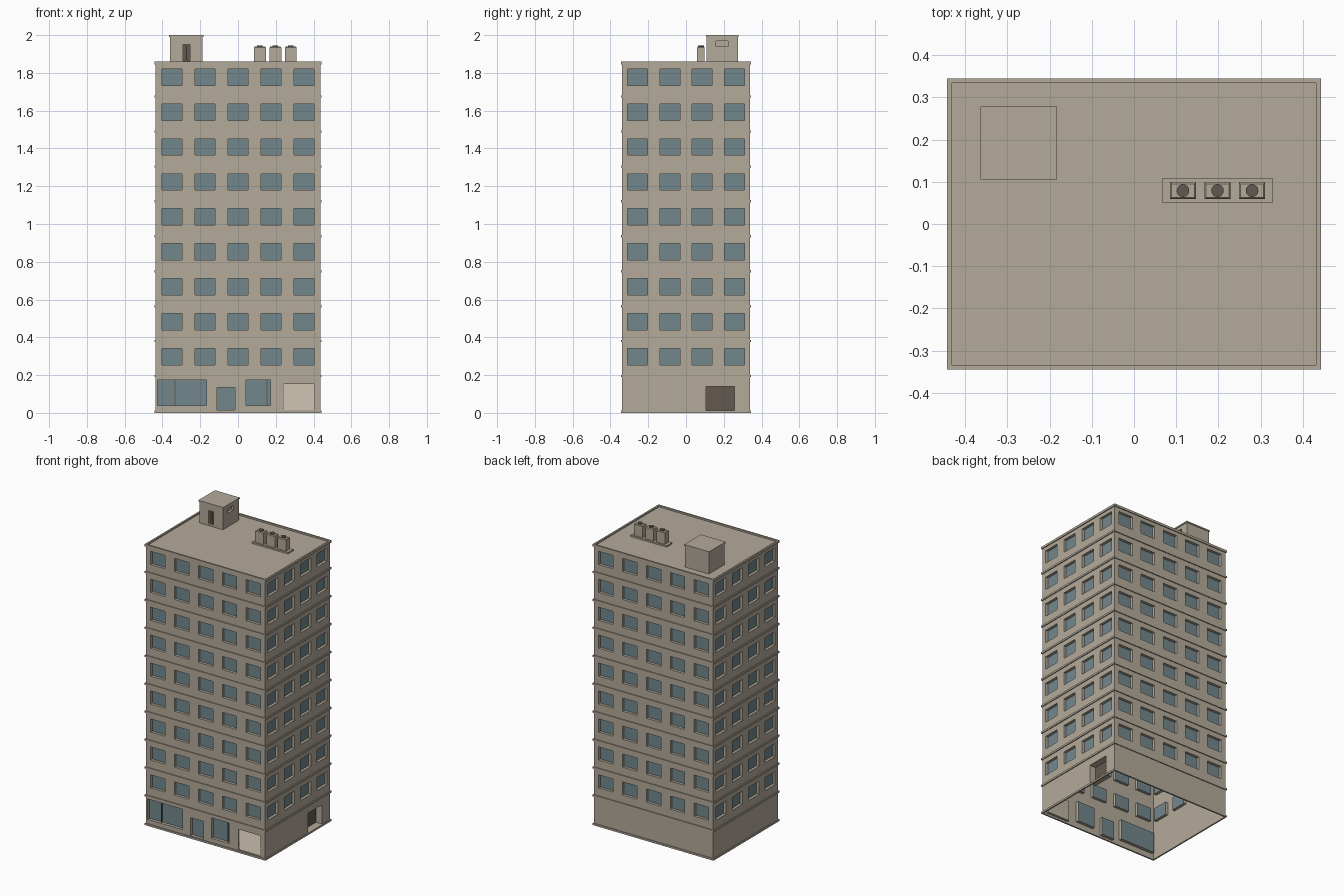
import bpy, bmesh, math
from mathutils import Vector

if "Cube" in bpy.data.objects:
    bpy.data.objects.remove(bpy.data.objects["Cube"])


def material(name, rgb):
    m = bpy.data.materials.new(name)
    m.diffuse_color = (*rgb, 1)
    m.use_nodes = True
    m.node_tree.nodes["Principled BSDF"].inputs["Base Color"].default_value = m.diffuse_color
    return m


MATS = [material("tan_concrete", (0.456, 0.402, 0.323)),
        material("blue_glass", (0.171, 0.242, 0.270)),
        material("dark_brown", (0.127, 0.102, 0.080)),
        material("light_slats", (0.510, 0.450, 0.365))]
WALL, GLASS, DARK, SLAT = range(4)


def finish(bm, name):
    me = bpy.data.meshes.new(name)
    bm.to_mesh(me)
    bm.free()
    for m in MATS:
        me.materials.append(m)
    ob = bpy.data.objects.new(name, me)
    bpy.context.collection.objects.link(ob)
    return ob


def quad(bm, pts, mat=WALL):
    f = bm.faces.new([bm.verts.new(p) for p in pts])
    f.material_index = mat


def box(bm, x0, x1, y0, y1, z0, z1, mat=WALL, taper=0):
    ring = lambda z, t: [(x0 + t, y0 + t, z), (x1 - t, y0 + t, z),
                         (x1 - t, y1 - t, z), (x0 + t, y1 - t, z)]
    a, b = ring(z0, 0), ring(z1, taper)
    quad(bm, a[::-1], mat)
    quad(bm, b, mat)
    for i in range(4):
        j = (i + 1) % 4
        quad(bm, [a[i], a[j], b[j], b[i]], mat)


def wall(bm, centre, normal, half, z0, z1, openings=()):
    """Flat wall sheet with recessed openings (u0, u1, z0, z1, depth, material)."""
    n = Vector(normal)
    u = Vector((-n.y, n.x, 0))
    P = lambda a, z, d=0: Vector(centre) + u * a - n * d + Vector((0, 0, z))
    us = sorted({-half, half, *(v for o in openings for v in o[:2])})
    zs = sorted({z0, z1, *(v for o in openings for v in o[2:4])})
    for a, b in zip(us, us[1:]):
        for c, d in zip(zs, zs[1:]):
            mu, mz = (a + b) / 2, (c + d) / 2
            if not any(o[0] < mu < o[1] and o[2] < mz < o[3] for o in openings):
                quad(bm, [P(a, c), P(b, c), P(b, d), P(a, d)])
    for a, b, c, d, dep, mat in openings:
        quad(bm, [P(a, c, dep), P(b, c, dep), P(b, d, dep), P(a, d, dep)], mat)
        rim = [(a, c), (b, c), (b, d), (a, d)]
        for i in range(4):
            p, q = rim[i], rim[(i + 1) % 4]
            quad(bm, [P(*p), P(*q), P(*q, dep), P(*p, dep)])


def ring(bm, ix, iy, ox, oy, z0, z1):
    """Rectangular band around the building."""
    loop = lambda x, y, z: [(-x, -y, z), (x, -y, z), (x, y, z), (-x, y, z)]
    prof = [loop(ix, iy, z0), loop(ox, oy, z0), loop(ox, oy, z1), loop(ix, iy, z1)]
    for k in range(4):
        a, b = prof[k], prof[(k + 1) % 4]
        for i in range(4):
            j = (i + 1) % 4
            quad(bm, [a[i], a[j], b[j], b[i]])


HX, HY, GROUND, ROOF, FLOOR = 0.437, 0.339, 0.195, 1.85, 0.185


def window_grid(count, pitch):
    return [((i - (count - 1) / 2) * pitch - 0.053, (i - (count - 1) / 2) * pitch + 0.053,
             0.254 + f * FLOOR, 0.341 + f * FLOOR, 0.018, GLASS)
            for f in range(9) for i in range(count)]


# Outer walls: street level and nine window floors, open underneath
street = [(-0.425, -0.168, 0.04, 0.175, 0.02, GLASS),
          (-0.111, -0.017, 0.016, 0.135, 0.02, GLASS),
          (0.043, 0.172, 0.04, 0.175, 0.02, GLASS),
          (0.240, 0.402, 0.016, 0.152, 0.016, SLAT)]
side_door = [(0.106, 0.256, 0.012, 0.14, 0.045, DARK)]
bm = bmesh.new()
for normal, half, off, low, count, pitch in (
        ((0, -1, 0), HX, HY, street, 5, 0.175), ((0, 1, 0), HX, HY, [], 5, 0.175),
        ((1, 0, 0), HY, HX, side_door, 4, 0.171), ((-1, 0, 0), HY, HX, [], 4, 0.171)):
    c = Vector(normal) * off
    wall(bm, c, normal, half, 0, GROUND, low)
    wall(bm, c, normal, half, GROUND, ROOF, window_grid(count, pitch))
finish(bm, "outer_walls")

# Roof deck
bm = bmesh.new()
quad(bm, [(-HX, -HY, ROOF), (HX, -HY, ROOF), (HX, HY, ROOF), (-HX, HY, ROOF)])
finish(bm, "roof_deck")

# Ledges at the base, between floors and around the roof
bm = bmesh.new()
ring(bm, HX - 0.004, HY - 0.004, 0.443, 0.345, 0, 0.012)
for f in range(9):
    z = GROUND + f * FLOOR
    ring(bm, HX, HY, 0.443, 0.345, z - 0.006, z + 0.006)
ring(bm, 0.432, 0.334, 0.443, 0.345, 1.845, 1.86)
finish(bm, "floor_ledges")

# Shop window mullions
bm = bmesh.new()
for x in (-0.333, 0.153):
    box(bm, x - 0.002, x + 0.002, -HY + 0.013, -HY + 0.02, 0.04, 0.175, DARK)
finish(bm, "window_mullions")

# Slatted shutter
bm = bmesh.new()
n, step = 14, 0.136 / 14
for i in range(n):
    z, y = 0.016 + i * step, -HY + 0.006
    quad(bm, [(0.24, y, z), (0.402, y, z), (0.402, y + 0.005, z + step),
              (0.24, y + 0.005, z + step)], SLAT)
    quad(bm, [(0.24, y + 0.005, z), (0.402, y + 0.005, z), (0.402, y, z), (0.24, y, z)], SLAT)
finish(bm, "slatted_shutter")

# Rooftop stair house with recessed door and side vent
bm = bmesh.new()
cx, cy, hx, hy = -0.2735, 0.192, 0.0865, 0.083
door = [(-0.018, 0.019, 1.862, 1.95, 0.012, DARK)]
vent = [(-0.033, 0.030, 1.94, 1.97, 0.015, WALL)]
wall(bm, (cx, cy - hy, 0), (0, -1, 0), hx, ROOF, 1.992, door)
wall(bm, (cx, cy + hy, 0), (0, 1, 0), hx, ROOF, 1.992)
wall(bm, (cx + hx, cy, 0), (1, 0, 0), hy, ROOF, 1.992, vent)
wall(bm, (cx - hx, cy, 0), (-1, 0, 0), hy, ROOF, 1.992)
finish(bm, "stair_house")
bm = bmesh.new()
box(bm, cx - 0.091, cx + 0.091, cy - 0.087, cy + 0.087, 1.991, 2.0)
finish(bm, "stair_house_cap")
bm = bmesh.new()
box(bm, cx - 0.002, cx + 0.003, cy - hy + 0.004, cy - hy + 0.012, 1.862, 1.95, WALL)
finish(bm, "stair_door_bar")

# Rooftop air units on a pad, each with a round fan
bm = bmesh.new()
box(bm, 0.066, 0.33, 0.051, 0.108, ROOF, 1.86)
finish(bm, "air_unit_pad")
for i in range(3):
    x = 0.116 + i * 0.082
    bm = bmesh.new()
    box(bm, x - 0.031, x + 0.031, 0.059, 0.099, 1.86, 1.934)
    box(bm, x - 0.031, x + 0.031, 0.059, 0.099, 1.934, 1.939, WALL, 0.004)
    finish(bm, f"air_unit_{i + 1}")
    bpy.ops.mesh.primitive_cylinder_add(vertices=16, radius=0.015, depth=0.008,
                                        location=(x, 0.079, 1.941))
    fan = bpy.context.object
    fan.name = f"air_unit_fan_{i + 1}"
    fan.data.materials.append(MATS[DARK])
